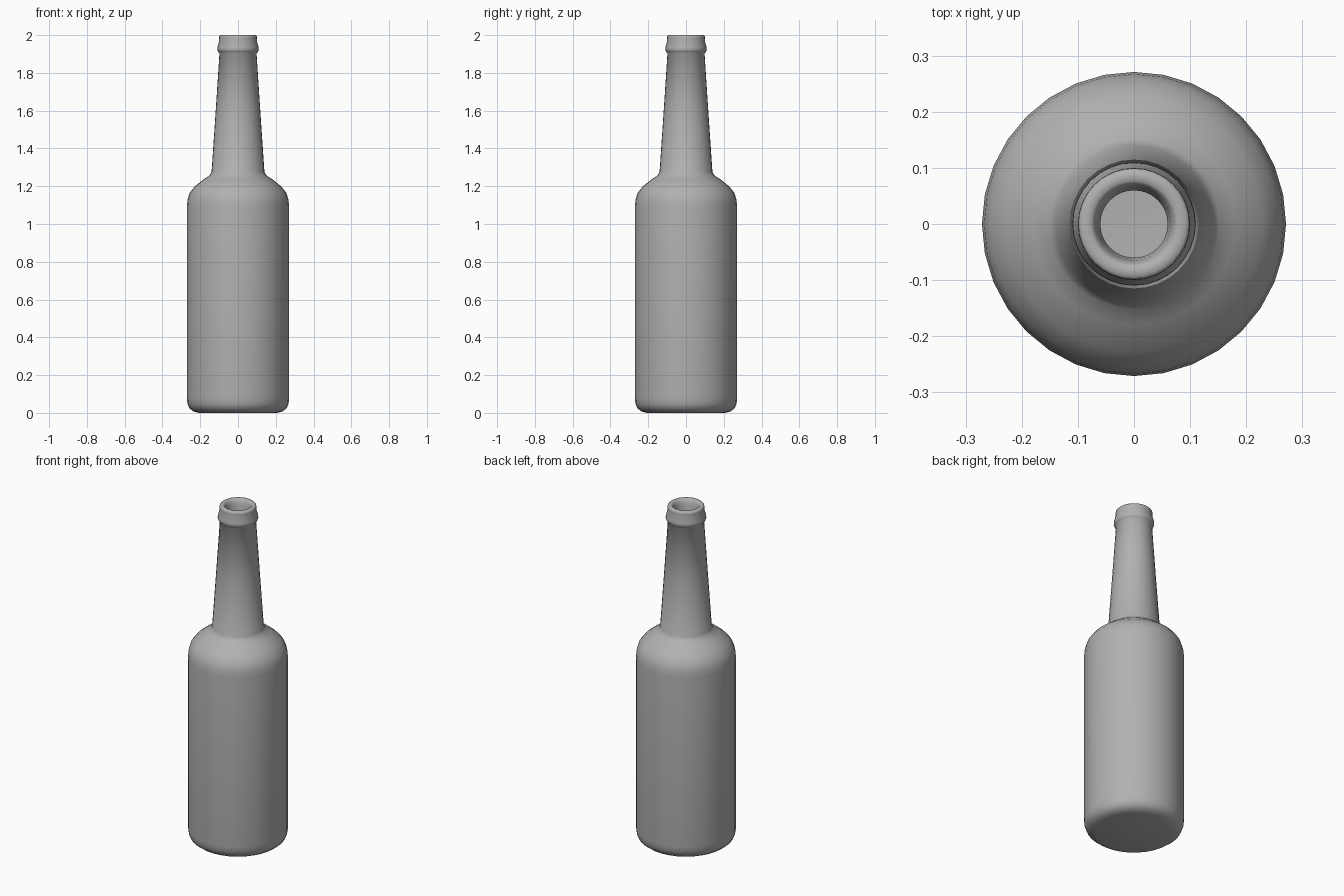
import bpy, bmesh, math

if "Cube" in bpy.data.objects:
    bpy.data.objects.remove(bpy.data.objects["Cube"])

SEGMENTS = 32

# Bottle outline (radius, height): base, body, shoulder, neck, lip, mouth
profile = [
    (0.205, 0.0), (0.235, 0.007), (0.258, 0.025), (0.268, 0.05), (0.271, 0.08),
    (0.271, 1.09), (0.267, 1.13), (0.256, 1.165), (0.228, 1.20),
    (0.180, 1.238), (0.152, 1.256), (0.140, 1.275),
    (0.118, 1.60), (0.098, 1.905),
    (0.105, 1.912), (0.110, 1.922), (0.109, 1.935), (0.099, 1.972),
    (0.100, 1.985), (0.099, 1.995), (0.094, 2.0), (0.077, 2.0), (0.071, 1.994),
    (0.065, 1.97), (0.060, 1.93),
]

bm = bmesh.new()
rings = []
for r, z in profile:
    rings.append([bm.verts.new((r * math.cos(2 * math.pi * i / SEGMENTS),
                                r * math.sin(2 * math.pi * i / SEGMENTS), z))
                  for i in range(SEGMENTS)])
for low, high in zip(rings, rings[1:]):
    for i in range(SEGMENTS):
        j = (i + 1) % SEGMENTS
        bm.faces.new((low[i], low[j], high[j], high[i]))

# Flat underside
bm.faces.new(list(reversed(rings[0])))

mesh = bpy.data.meshes.new("bottle")
bm.to_mesh(mesh)
bm.free()
bottle = bpy.data.objects.new("bottle", mesh)
bpy.context.collection.objects.link(bottle)

# Dark grey glass
glass = bpy.data.materials.new("dark_grey")
glass.diffuse_color = (0.44, 0.44, 0.44, 1.0)
glass.use_nodes = True
glass.node_tree.nodes["Principled BSDF"].inputs["Base Color"].default_value = glass.diffuse_color
mesh.materials.append(glass)

bpy.context.view_layer.objects.active = bottle
bottle.select_set(True)
bpy.ops.object.shade_smooth_by_angle(angle=math.radians(80))
